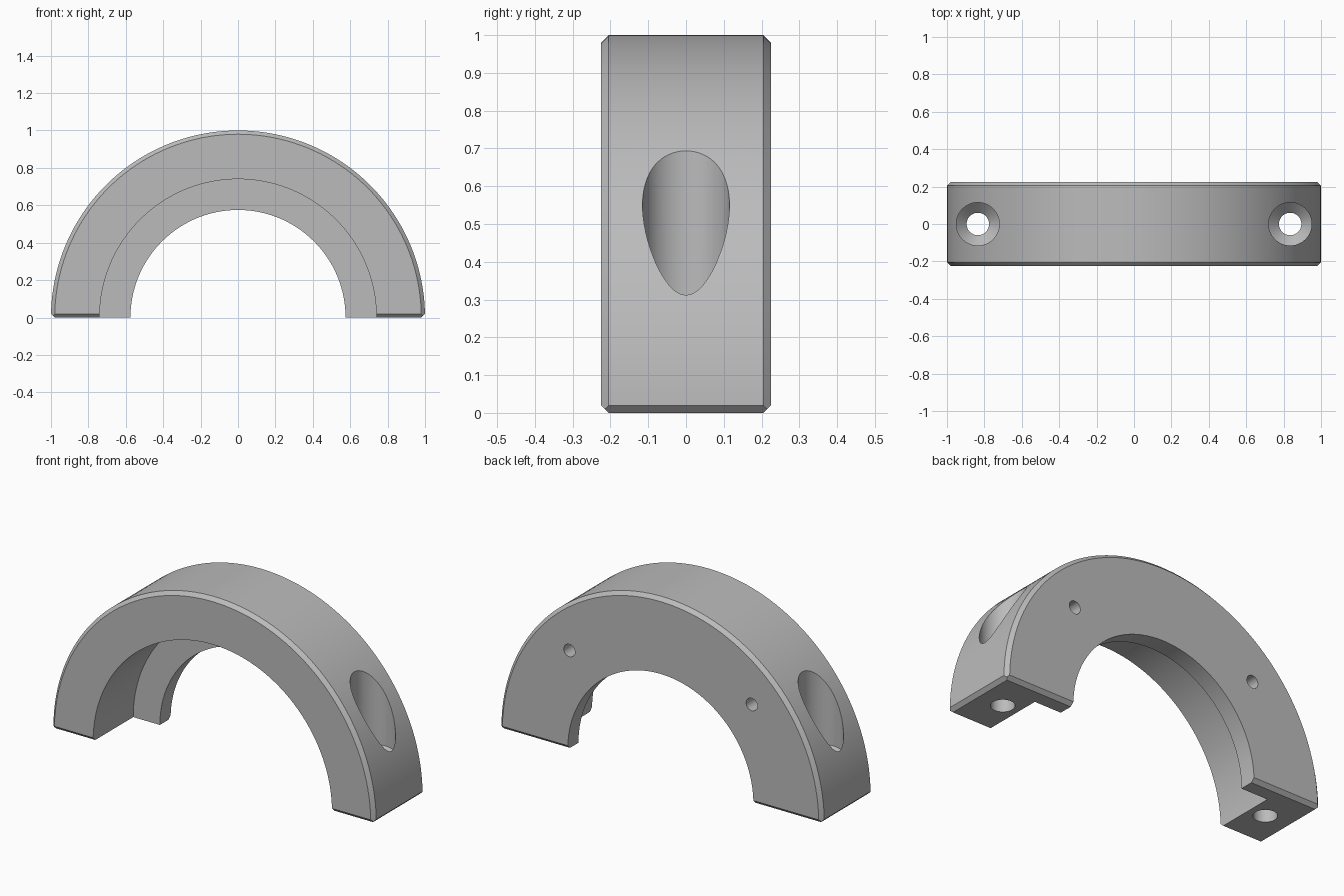
import bpy, bmesh, math
from mathutils import Matrix

if "Cube" in bpy.data.objects:
    bpy.data.objects.remove(bpy.data.objects["Cube"], do_unlink=True)

HALF = 0.225      # half of the depth
BEV = 0.02        # chamfer size
STEP = 0.13       # where the inner lip begins

steel = bpy.data.materials.new("plain grey")
steel.use_nodes = True
grey = (0.5, 0.5, 0.5, 1)
steel.diffuse_color = grey
steel.node_tree.nodes["Principled BSDF"].inputs["Base Color"].default_value = grey


def add_object(name, bm):
    bmesh.ops.recalc_face_normals(bm, faces=bm.faces)
    mesh = bpy.data.meshes.new(name)
    bm.to_mesh(mesh)
    bm.free()
    obj = bpy.data.objects.new(name, mesh)
    bpy.context.collection.objects.link(obj)
    mesh.materials.append(steel)
    return obj


def lathe(name, profile, steps, place=Matrix()):
    """Turn a closed (radius, height) outline around z, then place it."""
    bm = bmesh.new()
    verts = [bm.verts.new((r, 0, h)) for r, h in profile]
    edges = [bm.edges.new((a, b)) for a, b in zip(verts, verts[1:] + verts[:1])]
    bmesh.ops.spin(bm, geom=verts + edges, cent=(0, 0, 0), axis=(0, 0, 1),
                   angle=math.tau, steps=steps, use_duplicate=False)
    bmesh.ops.remove_doubles(bm, verts=bm.verts, dist=1e-5)
    # drop the edges left lying on the axis
    loose = [e for e in bm.edges if not e.link_faces]
    bmesh.ops.delete(bm, geom=loose, context='EDGES')
    bmesh.ops.transform(bm, matrix=place, verts=bm.verts)
    return add_object(name, bm)


def combine(target, cutter, operation):
    mod = target.modifiers.new(operation.lower(), 'BOOLEAN')
    mod.operation = operation
    mod.solver = 'EXACT'
    mod.object = cutter
    cutter.hide_render = True
    bpy.context.view_layer.objects.active = target
    bpy.ops.object.modifier_apply(modifier=mod.name)
    bpy.data.objects.remove(cutter, do_unlink=True)


# Ring with chamfered rims and a narrow lip at the back
to_back = Matrix.Rotation(-math.pi / 2, 4, 'X')   # z becomes +y
ring = lathe("half_ring_clamp", [
    (0.74, -HALF), (1 - BEV, -HALF), (1, BEV - HALF), (1, HALF - BEV),
    (1 - BEV, HALF), (0.575, HALF), (0.575, STEP), (0.74, STEP)], 160, to_back)

# Keep the upper half, with chamfered feet
bm = bmesh.new()
bmesh.ops.create_cube(bm, size=1)
bmesh.ops.transform(bm, verts=bm.verts,
                    matrix=Matrix.Translation((0, 0, 0.6)) @ Matrix.Diagonal((2, 2 * HALF, 1.2, 1)))
feet = [e for e in bm.edges if all(v.co.z < 0.1 for v in e.verts)]
bmesh.ops.bevel(bm, geom=feet, offset=BEV, segments=1, affect='EDGES')
# oversize the sides above the feet so they stay clear of the ring
for v in bm.verts:
    if v.co.z > BEV / 2:
        grow = BEV * (v.co.z > 1) + 0.0001
        v.co.x += math.copysign(grow, v.co.x)
        v.co.y += math.copysign(grow, v.co.y)
combine(ring, add_object("half_block", bm), 'INTERSECT')

for side in (-1, 1):
    # Countersunk bolt hole down through each foot
    bolt = lathe("bolt_hole", [(0, -0.2), (0.06, -0.2), (0.06, 0.21), (0.115, 0.265),
                               (0.115, 1.2), (0, 1.2)], 64,
                 Matrix.Translation((side * 0.835, 0, 0)))
    combine(ring, bolt, 'DIFFERENCE')
    # Small blind pin hole in the back face
    pin = lathe("pin_hole", [(0, 0), (0.035, 0), (0.035, 0.4), (0, 0.4)], 32,
                Matrix.Translation((side * 0.565, 0.08, 0.555)) @ to_back)
    combine(ring, pin, 'DIFFERENCE')

# Smooth curves, crisp edges
bpy.ops.object.select_all(action='DESELECT')
ring.select_set(True)
bpy.context.view_layer.objects.active = ring
bpy.ops.object.shade_smooth_by_angle(angle=math.radians(30))
